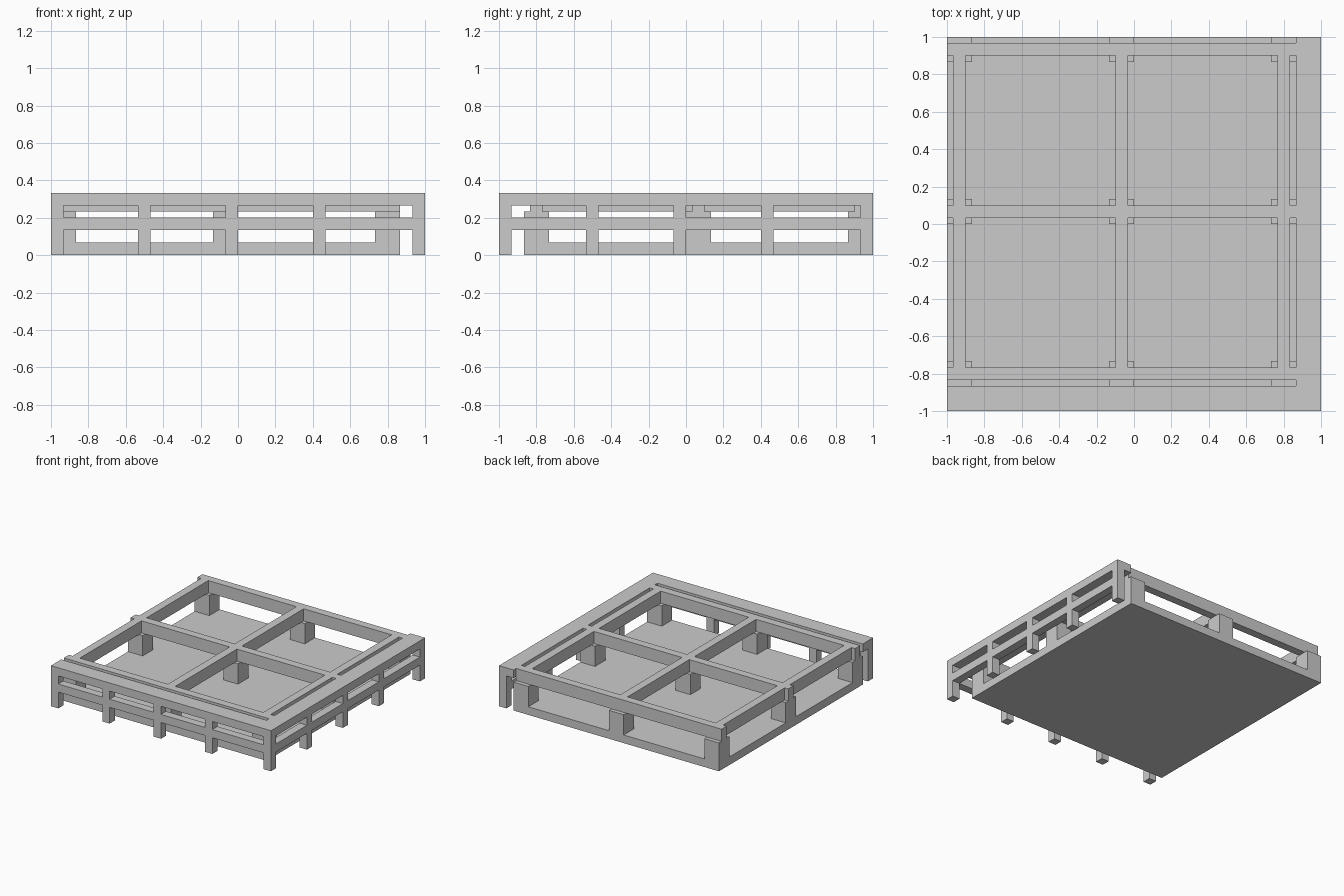
import bpy, bmesh

if "Cube" in bpy.data.objects:
    bpy.data.objects.remove(bpy.data.objects["Cube"])

U = 1 / 30  # the model sits on a regular grid of thirtieths


def part(name, boxes):
    """One object from boxes given as (x0, x1, y0, y1, z0, z1) in grid units."""
    bm = bmesh.new()
    for x0, x1, y0, y1, z0, z1 in boxes:
        verts = bmesh.ops.create_cube(bm, size=1)["verts"]
        for v in verts:
            v.co.x = (x1 if v.co.x > 0 else x0) * U
            v.co.y = (y1 if v.co.y > 0 else y0) * U
            v.co.z = (z1 if v.co.z > 0 else z0) * U
    mesh = bpy.data.meshes.new(name)
    bm.to_mesh(mesh)
    bm.free()
    ob = bpy.data.objects.new(name, mesh)
    bpy.context.collection.objects.link(ob)
    return ob


XS = (-28, -2, 24)  # support centres across
YS = (-24, 2, 28)   # support centres front to back

# Foundation slab and the nine support blocks on it
part("base_slab", [(-30, 26, -26, 30, 0, 2)])
part("support_blocks", [(x - 2, x + 2, y - 2, y + 2, 2, 7) for x in XS for y in YS])

# Floor grid: long beams left to right, short joists between them
part("floor_beams", [(-30, 26, y - 1, y + 1, 7, 10) for y in YS])
part("floor_joists", [(x - 1, x + 1, a + 1, b - 1, 7, 10)
                      for x in XS for a, b in zip(YS, YS[1:])])

# Outer skirt: five posts per side sharing the front right corner
POSTS = (-29, -15, -1, 13, 29)
part("front_posts", [(p - 1, p + 1, -30, -28, 0, 8) for p in POSTS])
part("right_posts", [(28, 30, p - 1, p + 1, 0, 8) for p in POSTS[1:]])

# Middle rails fitted between the posts
gaps = [(a + 1, b - 1) for a, b in zip(POSTS, POSTS[1:])]
part("front_middle_rails", [(a, b, -30, -28, 4, 6) for a, b in gaps])
part("right_middle_rails", [(28, 30, a, b, 4, 6) for a, b in gaps])

# Wide edge planks capping the posts
part("front_top_plank", [(-30, 30, -30, -26, 8, 10)])
part("right_top_plank", [(26, 30, -26, 30, 8, 10)])
